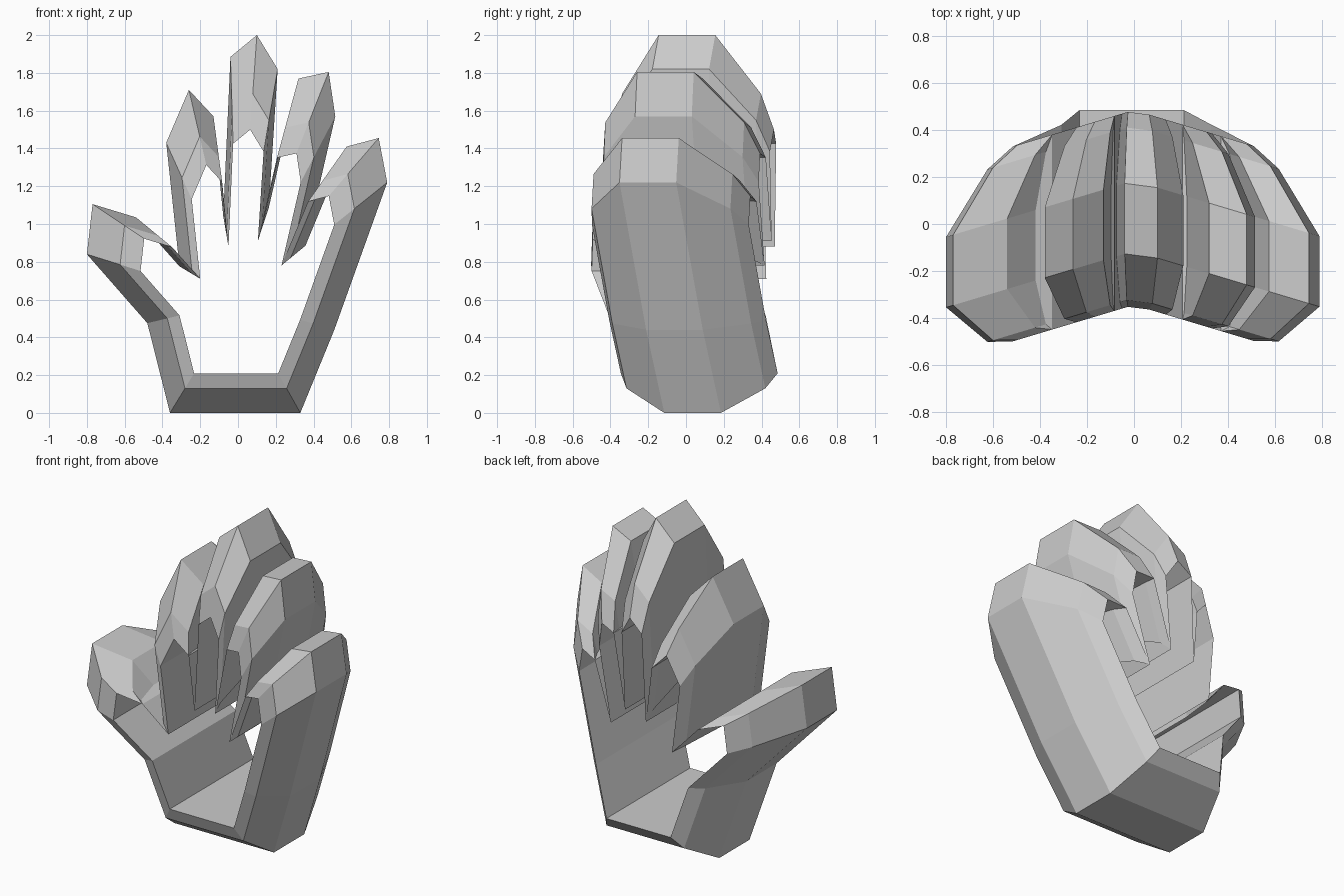
import bpy, bmesh

if "Cube" in bpy.data.objects:
    bpy.data.objects.remove(bpy.data.objects["Cube"])

# Outer hand outline (x, z), counter-clockwise from the wrist
outline = [
    (-.36, 0), (.33, 0), (.51, .44),                            # wrist and palm side
    (.79, 1.22), (.745, 1.455), (.575, 1.41), (.357, .885),     # little finger, valley
    (.515, 1.57), (.48, 1.805), (.32, 1.77), (.163, 1.086),     # ring finger, valley
    (.21, 1.82), (.10, 2.0), (-.04, 1.885), (-.078, 1.04),      # middle finger, valley
    (-.13, 1.57), (-.26, 1.71), (-.38, 1.43), (-.31, .776),     # index finger, valley
    (-.54, 1.035), (-.77, 1.105), (-.80, .84), (-.48, .475),    # thumb
]
CENTRE_Z = .59
# Band cross-section: (scale about the palm centre, depth y)
section = [(1, -.115), (.78, -.315), (.645, -.345),
           (.645, .485), (.78, .42), (1, .185)]


def section_ring(bm, x, z):
    """One cross-section of the band, cupped forward away from the centre."""
    cup = .3 * min(1, z / .7)
    return [bm.verts.new((x * s, y - cup * abs(x * s), CENTRE_Z + (z - CENTRE_Z) * s))
            for s, y in section]


# Hollow hand-shaped band, closed loop of cross-sections
bm = bmesh.new()
rings = [section_ring(bm, x, z) for x, z in outline]
for i, a in enumerate(rings):
    b = rings[(i + 1) % len(rings)]
    for j in range(len(section)):
        k = (j + 1) % len(section)
        bm.faces.new((a[j], b[j], b[k], a[k]))
bmesh.ops.recalc_face_normals(bm, faces=bm.faces)

mesh = bpy.data.meshes.new("hand_band")
bm.to_mesh(mesh)
bm.free()
bpy.context.collection.objects.link(bpy.data.objects.new("hand_band", mesh))
